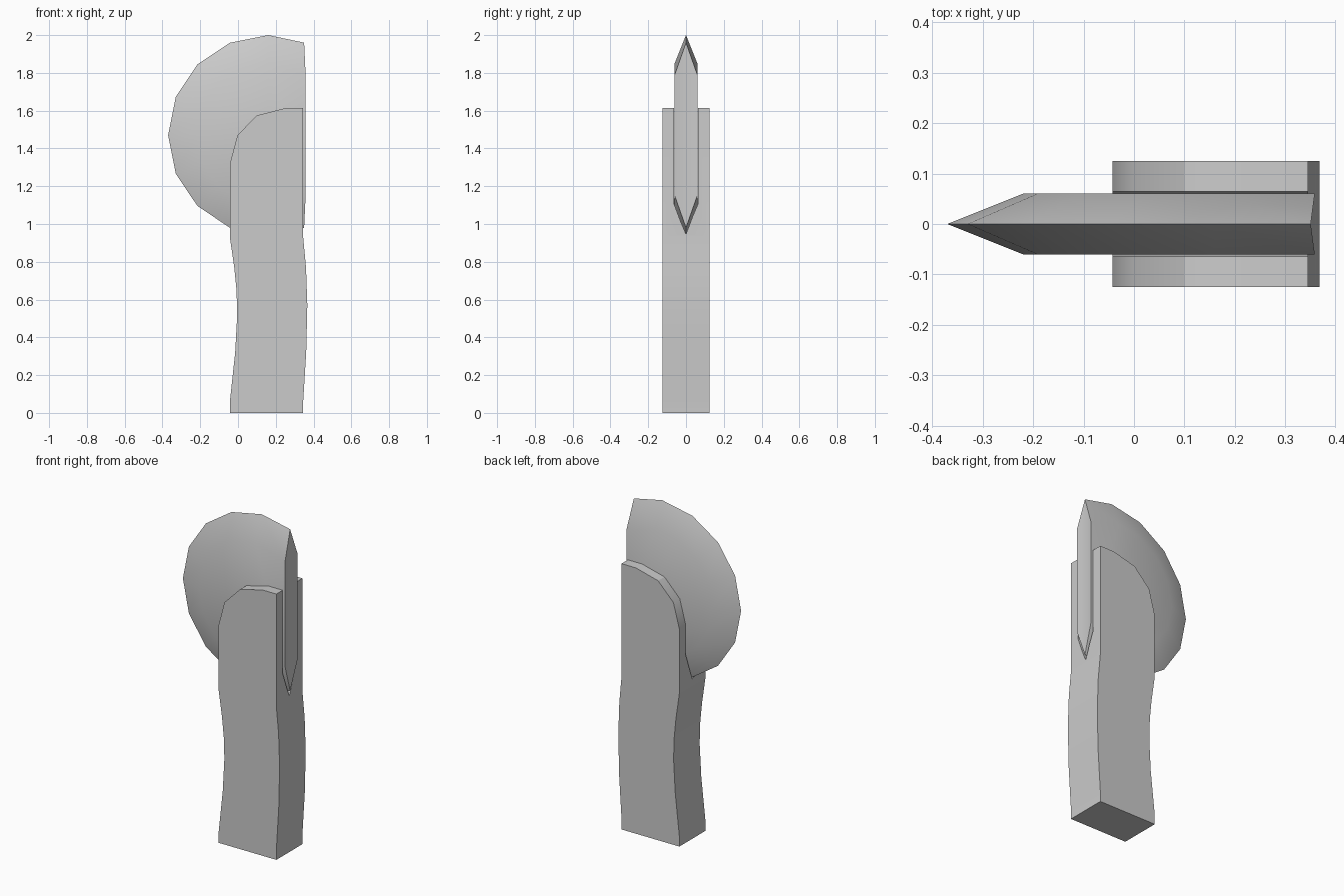
import bpy, bmesh, math

cube = bpy.data.objects.get("Cube")
if cube:
    bpy.data.objects.remove(cube, do_unlink=True)

GREY = (0.6, 0.6, 0.6, 1)
grey = bpy.data.materials.new("plain_grey")
grey.use_nodes = True
grey.diffuse_color = GREY
grey.node_tree.nodes["Principled BSDF"].inputs["Base Color"].default_value = GREY


def loft(name, rings):
    """Join matching closed rings of (x, y, z) points and cap both ends."""
    bm = bmesh.new()
    loops = [[bm.verts.new(p) for p in ring] for ring in rings]
    count = len(loops[0])
    for a, b in zip(loops, loops[1:]):
        for i in range(count):
            j = (i + 1) % count
            bm.faces.new((a[i], a[j], b[j], b[i]))
    bm.faces.new(loops[0])
    bm.faces.new(loops[-1])
    bmesh.ops.recalc_face_normals(bm, faces=bm.faces)
    mesh = bpy.data.meshes.new(name)
    bm.to_mesh(mesh)
    bm.free()
    mesh.materials.append(grey)
    obj = bpy.data.objects.new(name, mesh)
    bpy.context.collection.objects.link(obj)
    return obj


def cut_disc(radius, end_x, end_dz):
    """Sixteen-sided disc outline with its +x side cut off by a chord."""
    pts = []
    for i in range(11):
        a = math.radians(67.5 + 22.5 * i)
        pts.append([0.16 + radius * math.cos(a), 1.47 + radius * math.sin(a)])
    pts[0] = [end_x, 1.47 + end_dz]
    pts[-1] = [end_x, 1.47 - end_dz]
    return pts


def blade_shape(name, rim, flat, half):
    return loft(name, [[(x, y, z) for x, z in outline]
                       for outline, y in ((flat, -half), (rim, 0), (flat, half))])


# Half-disc blade, bevelled to a sharp rim
blade = blade_shape("blade", cut_disc(0.53, 0.35, 0.49),
                    cut_disc(0.38, 0.358, 0.32), 0.06)

# Slightly larger copy that cuts the slot in the handle
cutter = blade_shape("slot_cutter", cut_disc(0.545, 0.5, 0.505),
                     cut_disc(0.395, 0.5, 0.335), 0.064)
cutter.hide_render = True
cutter.hide_viewport = True

# Wavy handle with a rounded upper corner
left_side = [(-0.043, 0), (-0.043, 0.06), (-0.015, 0.32), (-0.004, 0.52),
             (-0.008, 0.65), (-0.02, 0.77), (-0.043, 0.93), (-0.043, 1.32),
             (-0.003, 1.47), (0.1, 1.575), (0.25, 1.613)]
right_side = [(0.345, 1.613), (0.345, 0.93), (0.36, 0.77), (0.367, 0.57),
              (0.361, 0.32), (0.345, 0.06), (0.345, 0)]
profile = left_side + right_side
handle = loft("handle", [[(x, y, z) for x, z in profile] for y in (-0.125, 0.125)])
slot = handle.modifiers.new("slot", 'BOOLEAN')
slot.object = cutter
slot.operation = 'DIFFERENCE'
slot.solver = 'EXACT'

# Apply the slot, then smooth the gentle curves
bpy.context.view_layer.update()
depsgraph = bpy.context.evaluated_depsgraph_get()
cut_mesh = bpy.data.meshes.new_from_object(handle.evaluated_get(depsgraph))
handle.modifiers.clear()
handle.data = cut_mesh
bpy.data.objects.remove(cutter, do_unlink=True)

for obj in (blade, handle):
    bpy.ops.object.select_all(action='DESELECT')
    obj.select_set(True)
    bpy.context.view_layer.objects.active = obj
    bpy.ops.object.shade_smooth_by_angle(angle=math.radians(30))
